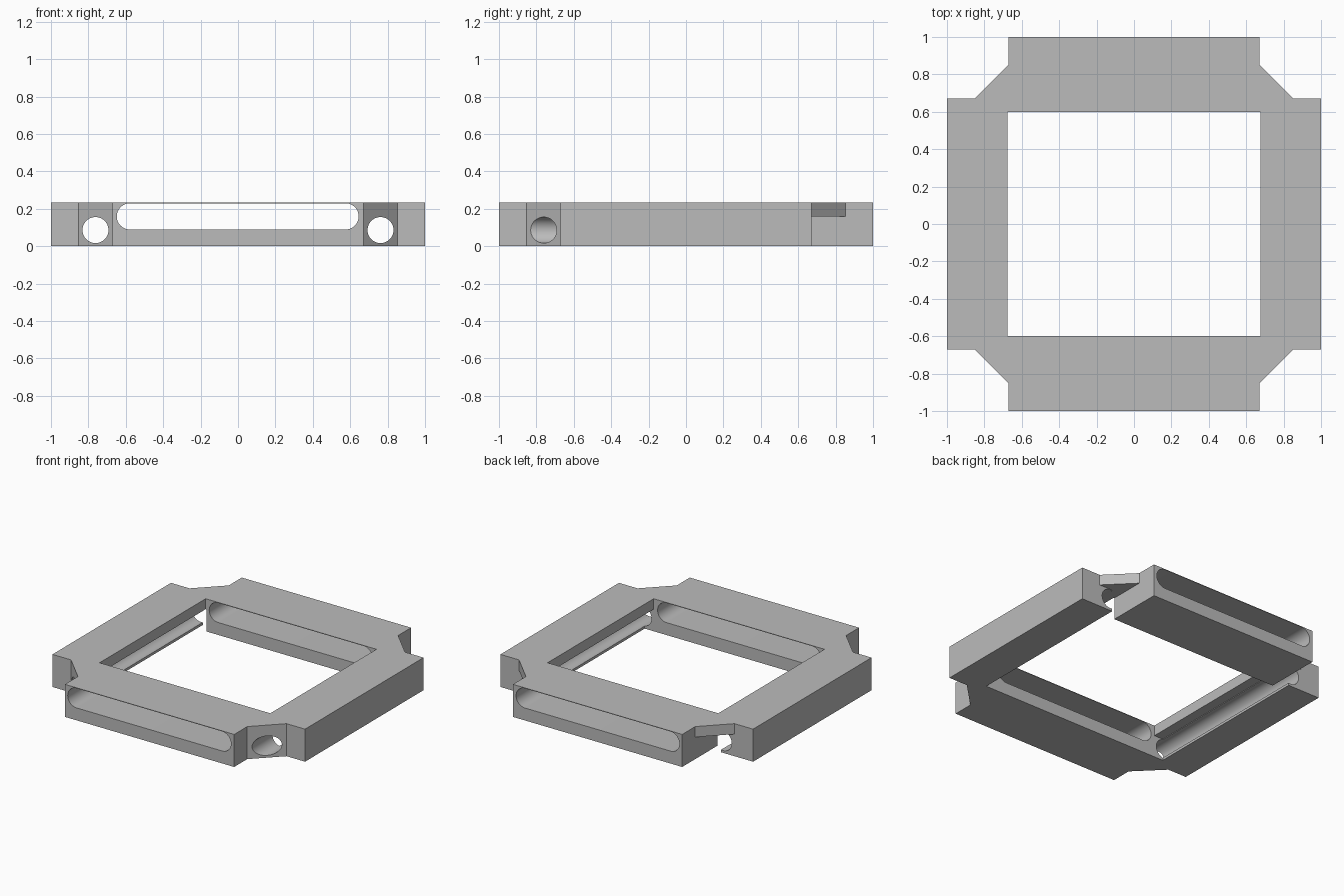
import bpy, bmesh, math
from mathutils import Vector

cube = bpy.data.objects.get("Cube")
if cube:
    bpy.data.objects.remove(cube, do_unlink=True)

HEIGHT = 0.233
NOTCH = 0.67       # where the bars end at each corner
CHAMFER = 0.853    # outer end of the diagonal corner faces
LEDGE = 0.158      # underside of the rear corner bridges


def prism(name, profile, start, depth):
    """Closed solid from a 3D profile swept along depth."""
    bm = bmesh.new()
    face = bm.faces.new([bm.verts.new(Vector(p) + Vector(start)) for p in profile])
    new = bmesh.ops.extrude_face_region(bm, geom=[face])["geom"]
    bmesh.ops.translate(bm, vec=depth,
                        verts=[v for v in new if isinstance(v, bmesh.types.BMVert)])
    bmesh.ops.recalc_face_normals(bm, faces=bm.faces)
    mesh = bpy.data.meshes.new(name)
    bm.to_mesh(mesh)
    bm.free()
    obj = bpy.data.objects.new(name, mesh)
    bpy.context.collection.objects.link(obj)
    return obj


def arc(cx, cz, r, a0, a1, steps):
    angles = [math.radians(a0 + (a1 - a0) * i / steps) for i in range(steps + 1)]
    return [(cx + r * math.cos(a), 0, cz + r * math.sin(a)) for a in angles]


# Outer outline: one corner mirrored around all four quadrants
corner = [(1, NOTCH), (CHAMFER, NOTCH), (NOTCH, CHAMFER), (NOTCH, 1)]
outline = []
for sx, sy in ((1, 1), (-1, 1), (-1, -1), (1, -1)):
    pts = [(sx * x, sy * y, 0) for x, y in corner]
    outline += pts if sx * sy > 0 else pts[::-1]
frame = prism("frame", outline, (0, 0, 0), (0, 0, HEIGHT))

# Central opening
w, d = 0.676, 0.6
cutters = [prism("opening_cutter", [(-w, -d, 0), (w, -d, 0), (w, d, 0), (-w, d, 0)],
                 (0, 0, -0.1), (0, 0, 0.5))]

# Long rounded slot through the front and back bars
r, cz = 0.07, 0.159
slot = arc(0.575, cz, r, -90, 90, 24) + arc(-0.578, cz, r, 90, 270, 24)
cutters.append(prism("slot_cutter", slot, (0, -1.2, 0), (0, 2.4, 0)))

for s in (1, -1):
    # Underside relief along the side bar and under the rear corner
    relief = [(NOTCH, -d), (0.747, -d), (0.747, NOTCH), (1.1, NOTCH), (1.1, 1.1), (NOTCH, 1.1)]
    cutters.append(prism("relief_cutter", [(s * x, y, 0) for x, y in relief],
                         (0, 0, -0.1), (0, 0, 0.1 + LEDGE)))
    # Round bore along the side bar
    bore = arc(s * 0.762, 0.086, 0.0695, 0, 360, 48)[:-1]
    cutters.append(prism("bore_cutter", bore, (0, -1.1, 0), (0, 1.9, 0)))

# Cut everything out of the frame
bpy.context.view_layer.objects.active = frame
for c in cutters:
    c.hide_render = True
    mod = frame.modifiers.new(c.name, "BOOLEAN")
    mod.operation = "DIFFERENCE"
    mod.solver = "EXACT"
    mod.object = c
    bpy.ops.object.modifier_apply(modifier=mod.name)
    bpy.data.objects.remove(c, do_unlink=True)

# Plain grey finish
grey = bpy.data.materials.new("grey")
grey.use_nodes = True
colour = (0.5, 0.5, 0.5, 1)
grey.diffuse_color = colour
grey.node_tree.nodes["Principled BSDF"].inputs["Base Color"].default_value = colour
frame.data.materials.clear()
frame.data.materials.append(grey)

bpy.ops.object.select_all(action="DESELECT")
frame.select_set(True)
bpy.ops.object.shade_smooth_by_angle(angle=math.radians(30))
